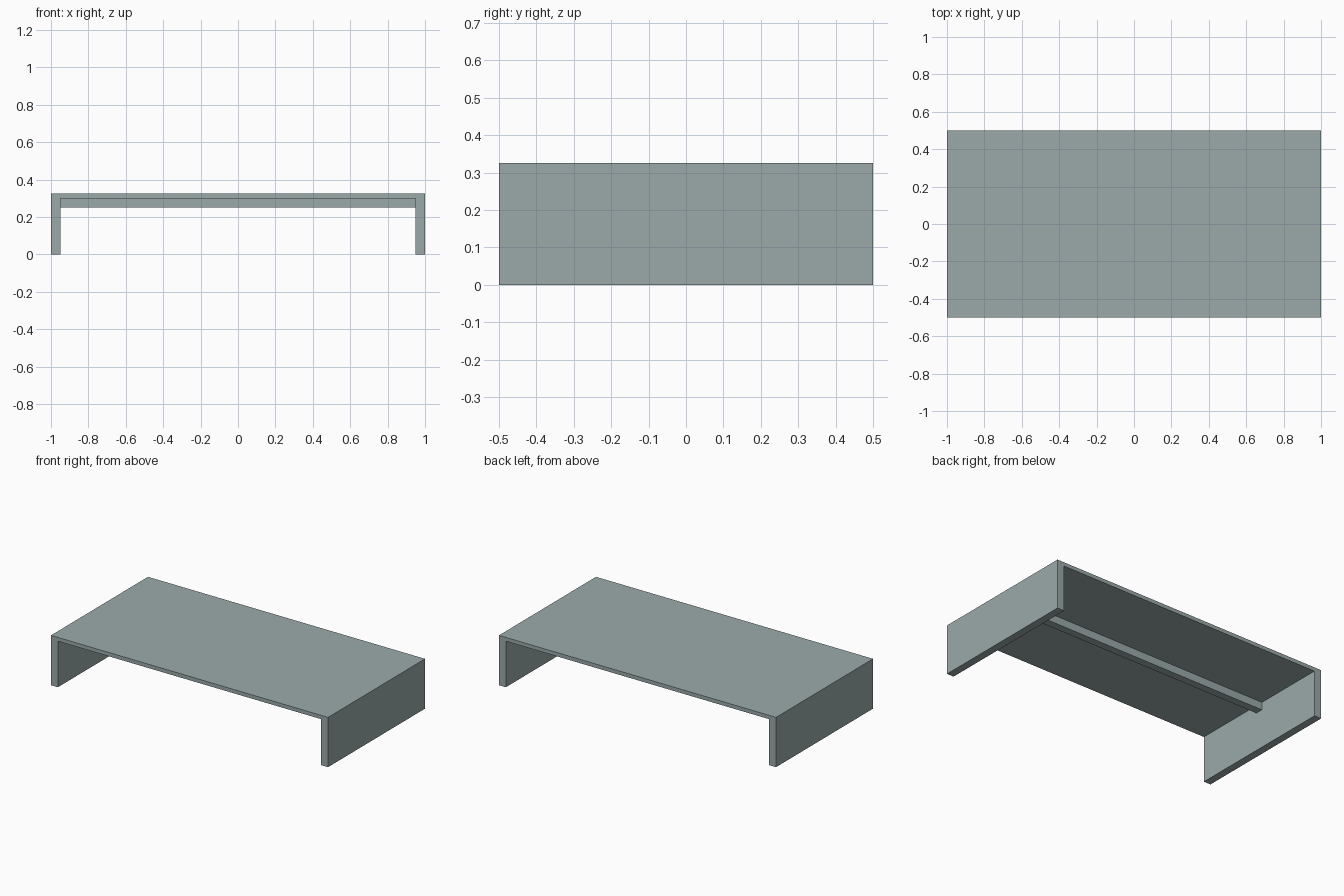
import bpy
import bmesh

if "Cube" in bpy.data.objects:
    bpy.data.objects.remove(bpy.data.objects["Cube"])

# Overall sizes
HALF_X, HALF_Y, TOP_Z = 1.0, 0.5, 0.325
SIDE, BOARD = 0.05, 0.025
INNER_X, UNDER_Z = HALF_X - SIDE, TOP_Z - BOARD

paint = bpy.data.materials.new("grey_green_paint")
paint.diffuse_color = (0.33, 0.40, 0.40, 1)
paint.use_nodes = True
paint.node_tree.nodes["Principled BSDF"].inputs["Base Color"].default_value = paint.diffuse_color


def extrude_profile(name, profile, y0, y1):
    """Extrude an (x, z) outline along y into a closed solid."""
    bm = bmesh.new()
    face = bm.faces.new([bm.verts.new((x, y0, z)) for x, z in profile])
    result = bmesh.ops.extrude_face_region(bm, geom=[face])
    moved = [g for g in result["geom"] if isinstance(g, bmesh.types.BMVert)]
    bmesh.ops.translate(bm, vec=(0, y1 - y0, 0), verts=moved)
    bmesh.ops.recalc_face_normals(bm, faces=bm.faces)
    mesh = bpy.data.meshes.new(name)
    bm.to_mesh(mesh)
    bm.free()
    mesh.materials.append(paint)
    obj = bpy.data.objects.new(name, mesh)
    bpy.context.collection.objects.link(obj)
    return obj


# Top board
extrude_profile("table_top", [(-INNER_X, UNDER_Z), (INNER_X, UNDER_Z),
                              (INNER_X, TOP_Z), (-INNER_X, TOP_Z)], -HALF_Y, HALF_Y)

# Full-depth side panels
for side, s in (("left", -1), ("right", 1)):
    extrude_profile(side + "_side_panel", [(s * INNER_X, 0), (s * HALF_X, 0),
                                           (s * HALF_X, TOP_Z), (s * INNER_X, TOP_Z)],
                    -HALF_Y, HALF_Y)

# Central support rail under the top
extrude_profile("support_rail", [(-INNER_X, 0.25), (INNER_X, 0.25),
                                 (INNER_X, UNDER_Z), (-INNER_X, UNDER_Z)], -0.025, 0.025)
